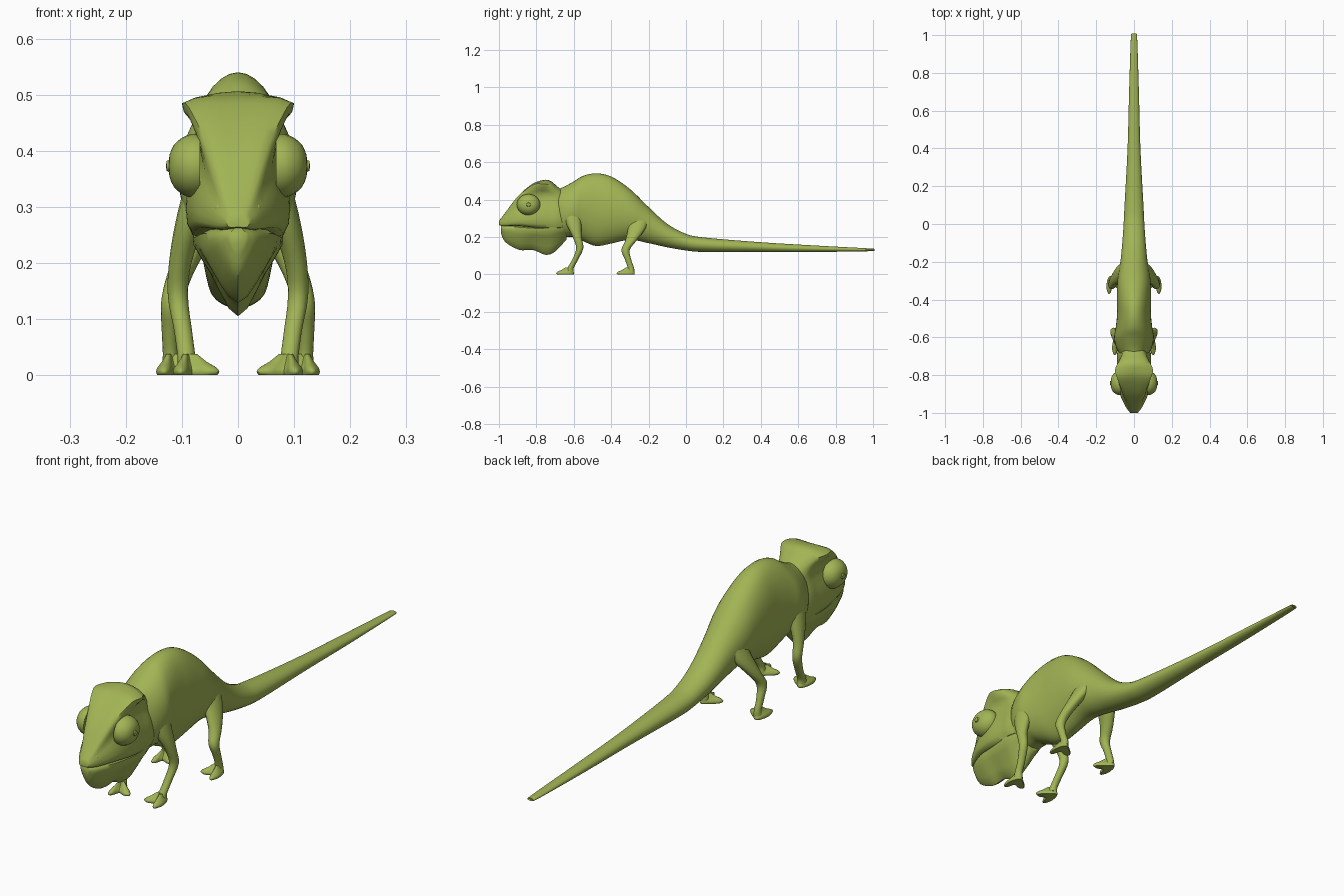
import bpy, bmesh, math
from mathutils import Vector

if "Cube" in bpy.data.objects:
    bpy.data.objects.remove(bpy.data.objects["Cube"])

skin = bpy.data.materials.new("leaf green skin")
skin.diffuse_color = (0.36, 0.46, 0.09, 1)
skin.use_nodes = True
skin.node_tree.nodes["Principled BSDF"].inputs["Base Color"].default_value = skin.diffuse_color


def spline(pts, n, closed):
    """Resample points with a curve passing through every one of them."""
    out, m = [], len(pts)
    for i in range(m if closed else m - 1):
        def get(k):
            return pts[k % m] if closed else pts[max(0, min(m - 1, k))]
        a, b, c, d = (get(i + k) for k in (-1, 0, 1, 2))
        for s in range(n):
            t = s / n
            out.append(0.5 * (2 * b + (c - a) * t + (2 * a - 5 * b + 4 * c - d) * t * t
                              + (3 * b - a - 3 * c + d) * t ** 3))
    return out if closed else out + [pts[-1].copy()]


def loft(name, rings, around=3, along=4, angle=50):
    """Smooth skin over a row of closed rings, capped at both ends."""
    rings = [spline(r, around, True) for r in rings]
    columns = [spline(list(c), along, False) for c in zip(*rings)]
    bm = bmesh.new()
    grid = [[bm.verts.new(p) for p in col] for col in columns]
    n, m = len(grid), len(grid[0])
    for i in range(n):
        a, b = grid[i], grid[(i + 1) % n]
        for j in range(m - 1):
            bm.faces.new((a[j], b[j], b[j + 1], a[j + 1]))
    bm.faces.new([c[0] for c in grid])
    bm.faces.new([c[-1] for c in grid])
    bmesh.ops.recalc_face_normals(bm, faces=bm.faces)
    return finish(name, bm, angle)


def finish(name, bm, angle=50):
    me = bpy.data.meshes.new(name)
    bm.to_mesh(me)
    bm.free()
    ob = bpy.data.objects.new(name, me)
    bpy.context.collection.objects.link(ob)
    me.materials.append(skin)
    bpy.ops.object.select_all(action='DESELECT')
    ob.select_set(True)
    bpy.context.view_layer.objects.active = ob
    bpy.ops.object.shade_smooth_by_angle(angle=math.radians(angle))
    return ob


def mirrored_ring(y, half):
    """Half section from top to bottom, mirrored into a closed ring."""
    right = [Vector((x, y, z)) for x, z in half]
    left = [Vector((-x, y, z)) for x, z in reversed(half) if x > 1e-6]
    return right + left


# Body and tail: y, top, bottom, half width
body = [(-0.71, 0.45, 0.21, 0.06), (-0.66, 0.465, 0.20, 0.092), (-0.60, 0.497, 0.20, 0.105),
        (-0.55, 0.527, 0.178, 0.097), (-0.48, 0.54, 0.152, 0.09), (-0.40, 0.523, 0.165, 0.09),
        (-0.30, 0.457, 0.185, 0.088), (-0.20, 0.36, 0.167, 0.072), (-0.10, 0.27, 0.145, 0.062),
        (0.0, 0.217, 0.128, 0.055), (0.10, 0.197, 0.12, 0.05), (0.40, 0.172, 0.12, 0.034),
        (0.70, 0.154, 0.12, 0.026), (0.98, 0.139, 0.124, 0.017), (1.0, 0.136, 0.127, 0.012)]
rings = []
for y, top, bot, w in body:
    c, h = (top + bot) / 2, (top - bot) / 2
    rings.append([Vector((w * math.sin(a), y, c + h * math.cos(a)))
                  for a in (math.tau * i / 12 for i in range(12))])
loft("body_and_tail", rings)

# Skull with casque: y, top z, then crest, temple, cheek and lip as x, z
skull = [(-1.0, .286, .012, .284, .018, .278, .02, .272, .016, .264),
         (-.97, .325, .026, .322, .035, .305, .042, .285, .037, .261),
         (-.90, .415, .056, .412, .058, .36, .073, .31, .068, .263),
         (-.82, .483, .088, .478, .068, .41, .09, .32, .079, .255),
         (-.77, .503, .100, .484, .066, .425, .09, .33, .081, .25),
         (-.73, .503, .082, .478, .066, .42, .088, .33, .08, .25),
         (-.69, .472, .055, .455, .068, .40, .088, .33, .08, .25),
         (-.65, .44, .035, .43, .065, .38, .08, .32, .07, .25)]
loft("skull", [mirrored_ring(y, [(0, t), (a, b), (c, d), (e, f), (g, h), (0, h)])
               for y, t, a, b, c, d, e, f, g, h in skull])

# Lower jaw and throat pouch: y, lip z, lip x, side x, side z, bottom z
jaw = [(-.99, .253, .014, .014, .24, .222), (-.965, .253, .036, .032, .22, .172),
       (-.89, .252, .064, .045, .19, .131), (-.82, .247, .074, .048, .19, .131),
       (-.75, .247, .079, .048, .18, .105), (-.70, .255, .080, .050, .19, .122),
       (-.64, .26, .066, .045, .22, .185)]
loft("lower_jaw", [mirrored_ring(y, [(0, z + .012), (w, z), (s, sz), (0, b)])
                   for y, z, w, s, sz, b in jaw])

# Legs: x, y, z, radius across, radius along the body
front_leg = [(.06, -.61, .34, .035, .05), (.085, -.60, .27, .027, .04),
             (.103, -.582, .20, .020, .024), (.107, -.568, .14, .018, .019),
             (.098, -.592, .08, .016, .016), (.092, -.617, .035, .016, .017),
             (.09, -.622, .012, .018, .022)]
hind_leg = [(.045, -.25, .30, .03, .055), (.075, -.265, .24, .028, .046),
            (.103, -.295, .18, .023, .03), (.117, -.323, .13, .020, .022),
            (.121, -.31, .08, .015, .017), (.12, -.295, .035, .014, .017),
            (.12, -.297, .012, .017, .021)]

# Two-toed foot outline around the ankle
outline = [(.004, .024), (.02, .004), (.026, -.04), (.015, -.072), (.002, -.062),
           (-.008, -.032), (-.035, -.042), (-.056, -.036), (-.05, -.018), (-.022, .006)]

for side, label in ((1, "right"), (-1, "left")):
    for part, leg, ankle in (("front", front_leg, (.09, -.622)), ("hind", hind_leg, (.12, -.298))):
        loft(f"{part}_leg_{label}",
             [[Vector((side * (x + rx * math.cos(a)), y + ry * math.sin(a), z))
               for a in (math.tau * i / 8 for i in range(8))] for x, y, z, rx, ry in leg], 2)
        loft(f"{part}_foot_{label}",
             [[Vector((side * (ankle[0] + s * x), ankle[1] + s * y, z)) for x, y in outline]
              for s, z in ((.92, 0), (1, .006), (.9, .014), (.6, .024), (.3, .038))], 3, 2)

    # Turret eye: wide base narrowing to a small rounded pupil
    profile = [(.062, 0), (.063, .014), (.057, .03), (.042, .046), (.022, .054),
               (.012, .055), (.010, .059), (.003, .060)]
    loft(f"eye_{label}",
         [[Vector((side * (.068 + d), -.842 + r * math.cos(a), .373 + .9 * r * math.sin(a)))
           for a in (math.tau * i / 12 for i in range(12))] for r, d in profile], 2, 2)

    # Nostril bump on the snout
    bm = bmesh.new()
    bmesh.ops.create_uvsphere(bm, u_segments=12, v_segments=8, radius=.008)
    bmesh.ops.translate(bm, verts=bm.verts, vec=(side * .033, -.965, .298))
    finish(f"nostril_{label}", bm)
